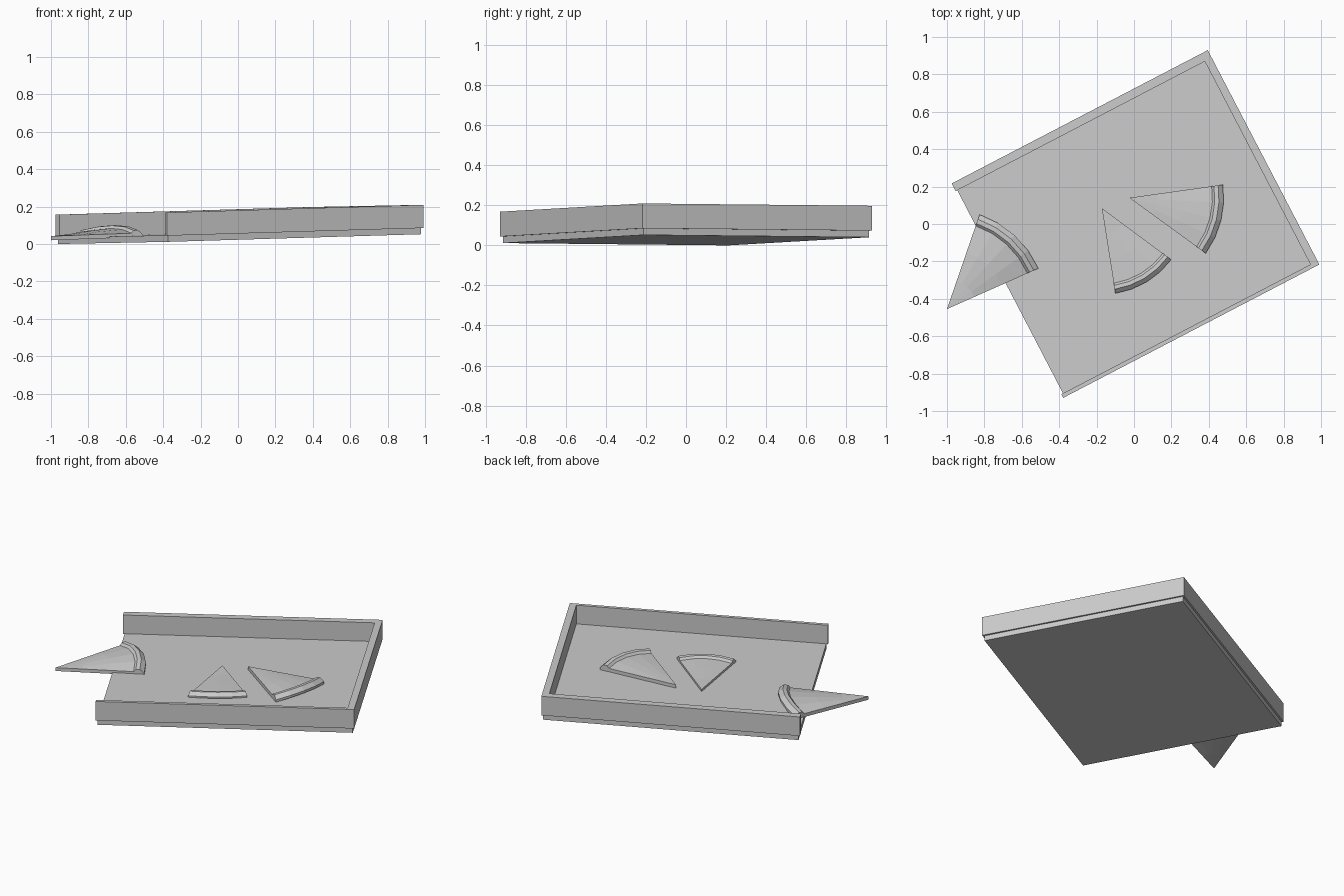
import bpy, bmesh, math

if "Cube" in bpy.data.objects:
    bpy.data.objects.remove(bpy.data.objects["Cube"])

YAW = math.radians(27.5)
CU, SU = math.cos(YAW), math.sin(YAW)
FLOOR = 0.035


def tilt(x, y):
    # underside of the slightly tilted box
    return 0.026 + 0.0278 * x + 0.0043 * y


def finish(bm, name):
    bmesh.ops.recalc_face_normals(bm, faces=bm.faces)
    mesh = bpy.data.meshes.new(name)
    bm.to_mesh(mesh)
    bm.free()
    ob = bpy.data.objects.new(name, mesh)
    bpy.context.collection.objects.link(ob)
    return ob


def board(name, u0, u1, v0, v1, z0, z1):
    # block given in box directions, turned and tilted into place
    bm = bmesh.new()
    bmesh.ops.create_cube(bm, size=1)
    for v in bm.verts:
        a = u0 + (v.co.x + 0.5) * (u1 - u0)
        b = v0 + (v.co.y + 0.5) * (v1 - v0)
        z = z0 + (v.co.z + 0.5) * (z1 - z0)
        x, y = 0.008 + a * CU - b * SU, a * SU + b * CU
        v.co = (x, y, z + tilt(x, y))
    return finish(bm, name)


def pizza_slice(name, tip, radius, a0, a1, arch, thick, base):
    # fan of rings from tip to raised crust: (radius fraction, top height)
    rings = [(0.3, thick), (0.6, thick), (0.88, thick), (0.905, thick + 0.014),
             (0.95, thick + 0.016), (1.0, thick * 0.7)]
    n = 4
    bm = bmesh.new()

    def point(f, t, h):
        a = math.radians(a0 + (a1 - a0) * t)
        x = tip[0] + radius * f * math.cos(a)
        y = tip[1] + radius * f * math.sin(a)
        bow = min(1, max(0, (f - 0.25) / 0.5))
        lift = arch * bow * (1 - (2 * t - 1) ** 2)
        return bm.verts.new((x, y, base(x, y, f) + lift + h))

    layers = []
    for top in (True, False):
        apex = point(0, 0.5, thick if top else 0)
        rows = [[point(f, i / n, h if top else 0) for i in range(n + 1)]
                for f, h in rings]
        for i in range(n):
            bm.faces.new((apex, rows[0][i], rows[0][i + 1]))
            for p, q in zip(rows, rows[1:]):
                bm.faces.new((p[i], q[i], q[i + 1], p[i + 1]))
        layers.append(([apex] + [r[0] for r in rows] + rows[-1][1:]
                       + [r[-1] for r in rows[-2::-1]]))
    up, low = layers
    for i in range(len(up)):
        j = (i + 1) % len(up)
        bm.faces.new((up[i], up[j], low[j], low[i]))
    return finish(bm, name)


# open box: floor and three walls
board("box_floor", -0.762, 0.762, -0.635, 0.635, 0, FLOOR)
board("back_wall", -0.772, 0.772, 0.600, 0.646, FLOOR - 0.002, 0.157)
board("front_wall", -0.772, 0.772, -0.646, -0.624, FLOOR - 0.002, 0.157)
board("side_wall", 0.730, 0.772, -0.626, 0.602, FLOOR - 0.002, 0.157)


# two slices on the floor, one hanging over the open edge
def on_floor(x, y, f):
    return tilt(x, y) + FLOOR + 0.001


def overhang(x, y, f):
    return 0.02 + 0.018 * f


pizza_slice("slice_right", (-0.025, 0.14), 0.505, -36, 8, 0.012, 0.022, on_floor)
pizza_slice("slice_middle", (-0.172, 0.085), 0.462, -81, -36.6, 0.008, 0.014, on_floor)
pizza_slice("slice_overhanging", (-1.0, -0.455), 0.535, 24, 71, 0.026, 0.022, overhang)
